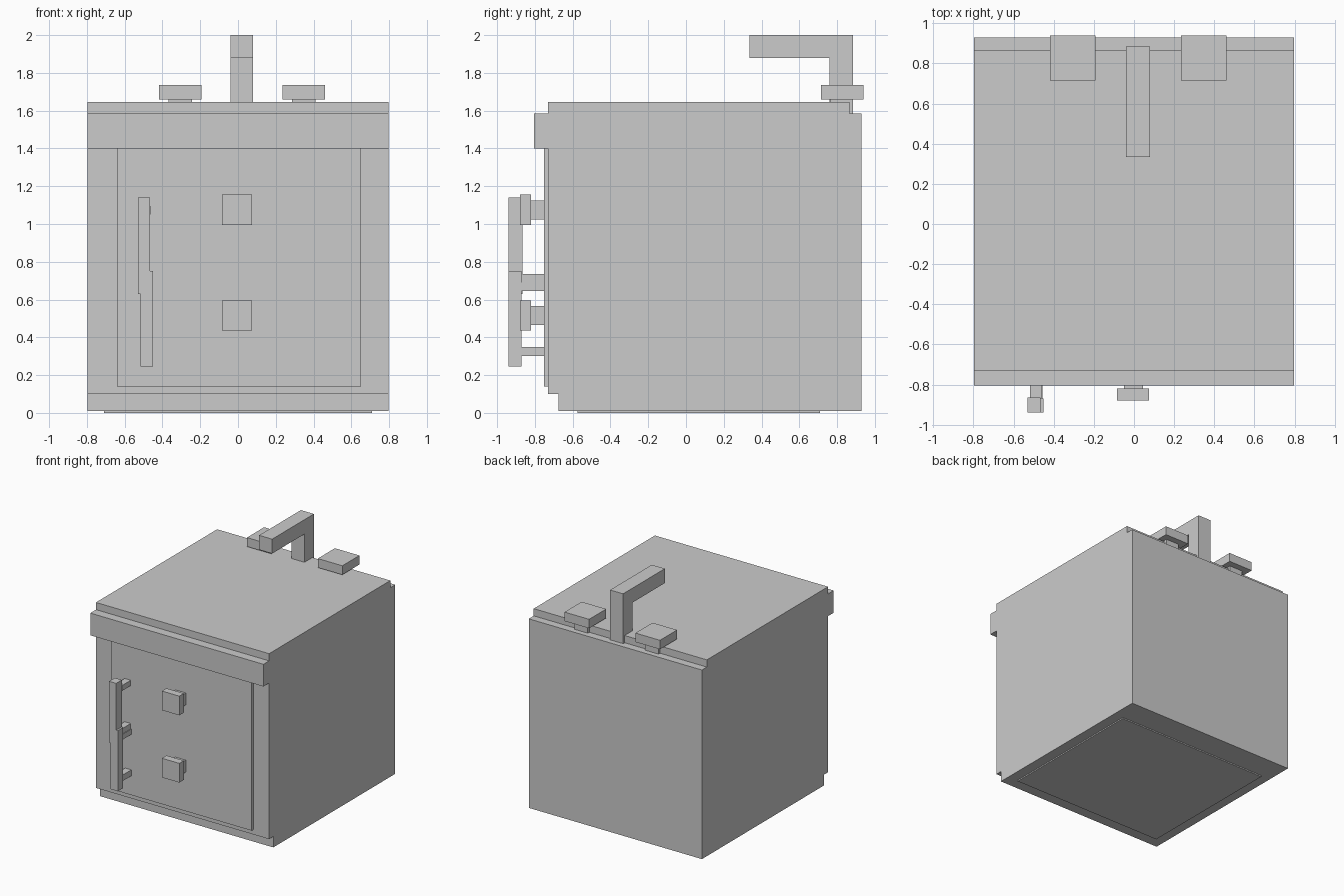
import bpy, bmesh

if "Cube" in bpy.data.objects:
    bpy.data.objects.remove(bpy.data.objects["Cube"])


def mesh_object(name, bm):
    me = bpy.data.meshes.new(name)
    bm.to_mesh(me)
    bm.free()
    ob = bpy.data.objects.new(name, me)
    bpy.context.collection.objects.link(ob)
    return ob


def box(name, x, y, z):
    """Box from (min, max) ranges on each axis."""
    bm = bmesh.new()
    bmesh.ops.create_cube(bm, size=1)
    for v in bm.verts:
        v.co = [r[0] if c < 0 else r[1] for c, r in zip(v.co, (x, y, z))]
    return mesh_object(name, bm)


def extrude_profile(name, pts, x0, x1):
    """Side (y, z) outline extruded along x."""
    bm = bmesh.new()
    face = bm.faces.new([bm.verts.new((x0, y, z)) for y, z in pts])
    new = bmesh.ops.extrude_face_region(bm, geom=[face])["geom"]
    verts = [g for g in new if isinstance(g, bmesh.types.BMVert)]
    bmesh.ops.translate(bm, verts=verts, vec=(x1 - x0, 0, 0))
    bmesh.ops.recalc_face_normals(bm, faces=bm.faces)
    return mesh_object(name, bm)


# Cabinet with toe kick, front apron and stepped worktop
extrude_profile("cabinet_body", [
    (-0.675, 0.01), (0.93, 0.01), (0.93, 1.585), (0.865, 1.585), (0.865, 1.645),
    (-0.73, 1.645), (-0.73, 1.585), (-0.805, 1.585), (-0.805, 1.4),
    (-0.73, 1.4), (-0.73, 0.1), (-0.675, 0.1)], -0.798, 0.798)
box("base_plate", (-0.71, 0.71), (-0.575, 0.71), (0, 0.01))
box("door_panel", (-0.64, 0.652), (-0.752, -0.73), (0.14, 1.4))

# Square door knobs on short stems
for i, z in enumerate((0.515, 1.075)):
    box(f"door_knob_{i}", (-0.085, 0.075), (-0.88, -0.82), (z - 0.08, z + 0.08))
    box(f"door_knob_stem_{i}", (-0.05, 0.045), (-0.82, -0.752), (z - 0.05, z + 0.05))

# Two overlapping bar handles with standoffs
box("upper_handle", (-0.53, -0.465), (-0.94, -0.865), (0.63, 1.14))
box("lower_handle", (-0.515, -0.45), (-0.94, -0.87), (0.245, 0.75))
for i, (x, z0, z1) in enumerate([(-0.49, 1.05, 1.095), (-0.49, 0.69, 0.735),
                                 (-0.485, 0.645, 0.69), (-0.485, 0.30, 0.35)]):
    box(f"handle_standoff_{i}", (x - 0.028, x + 0.028), (-0.87, -0.752), (z0, z1))

# Faucet
extrude_profile("faucet", [(0.76, 1.585), (0.885, 1.585), (0.885, 2), (0.335, 2),
                           (0.335, 1.88), (0.76, 1.88)], -0.04, 0.08)

# Tap handles either side of the faucet
for side, x in (("left", -0.305), ("right", 0.348)):
    box(f"{side}_tap", (x - 0.113, x + 0.113), (0.715, 0.94), (1.66, 1.735))
    box(f"{side}_tap_stem", (x - 0.062, x + 0.062), (0.765, 0.885), (1.585, 1.66))
